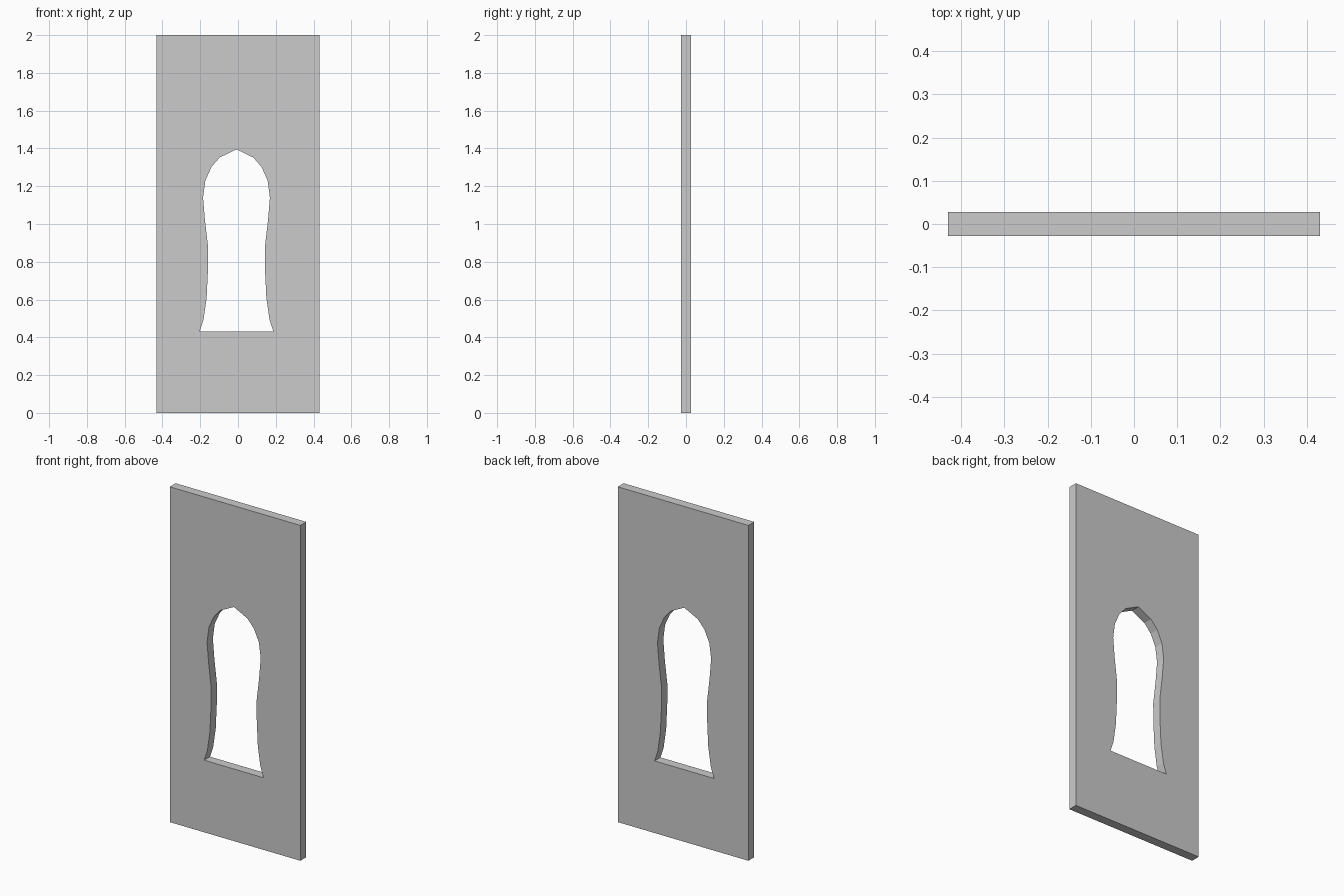
import bpy, bmesh

if "Cube" in bpy.data.objects:
    bpy.data.objects.remove(bpy.data.objects["Cube"])

HALF_W, HEIGHT, HALF_T = 0.431, 2.0, 0.0275
HOLE_X = -0.008   # opening sits slightly off centre

# half-width and height of the keyhole opening, bottom to top
PROFILE = [(0.196, 0.43), (0.175, 0.492), (0.158, 0.61), (0.151, 0.76),
           (0.150, 0.876), (0.167, 1.02), (0.177, 1.14), (0.165, 1.23),
           (0.132, 1.303), (0.089, 1.352)]
APEX = (HOLE_X, 1.396)

outer = [(-HALF_W, 0), (HALF_W, 0), (HALF_W, HEIGHT), (-HALF_W, HEIGHT)]
hole = ([(HOLE_X + w, z) for w, z in PROFILE] + [APEX] +
        [(HOLE_X - w, z) for w, z in reversed(PROFILE)])

bm = bmesh.new()


def add_loop(points):
    verts = [bm.verts.new((x, -HALF_T, z)) for x, z in points]
    return [bm.edges.new((v, verts[(i + 1) % len(verts)]))
            for i, v in enumerate(verts)]


# front face with the opening, then extruded to the back
edges = add_loop(outer) + add_loop(hole)
bmesh.ops.triangle_fill(bm, edges=edges, use_beauty=True,
                        use_dissolve=False, normal=(0, -1, 0))
ext = bmesh.ops.extrude_face_region(bm, geom=bm.faces[:], use_keep_orig=True)
back = [g for g in ext["geom"] if isinstance(g, bmesh.types.BMVert)]
bmesh.ops.translate(bm, verts=back, vec=(0, 2 * HALF_T, 0))
bmesh.ops.recalc_face_normals(bm, faces=bm.faces[:])

mesh = bpy.data.meshes.new("keyhole_plate")
bm.to_mesh(mesh)
bm.free()
plate = bpy.data.objects.new("keyhole_plate", mesh)
bpy.context.collection.objects.link(plate)
